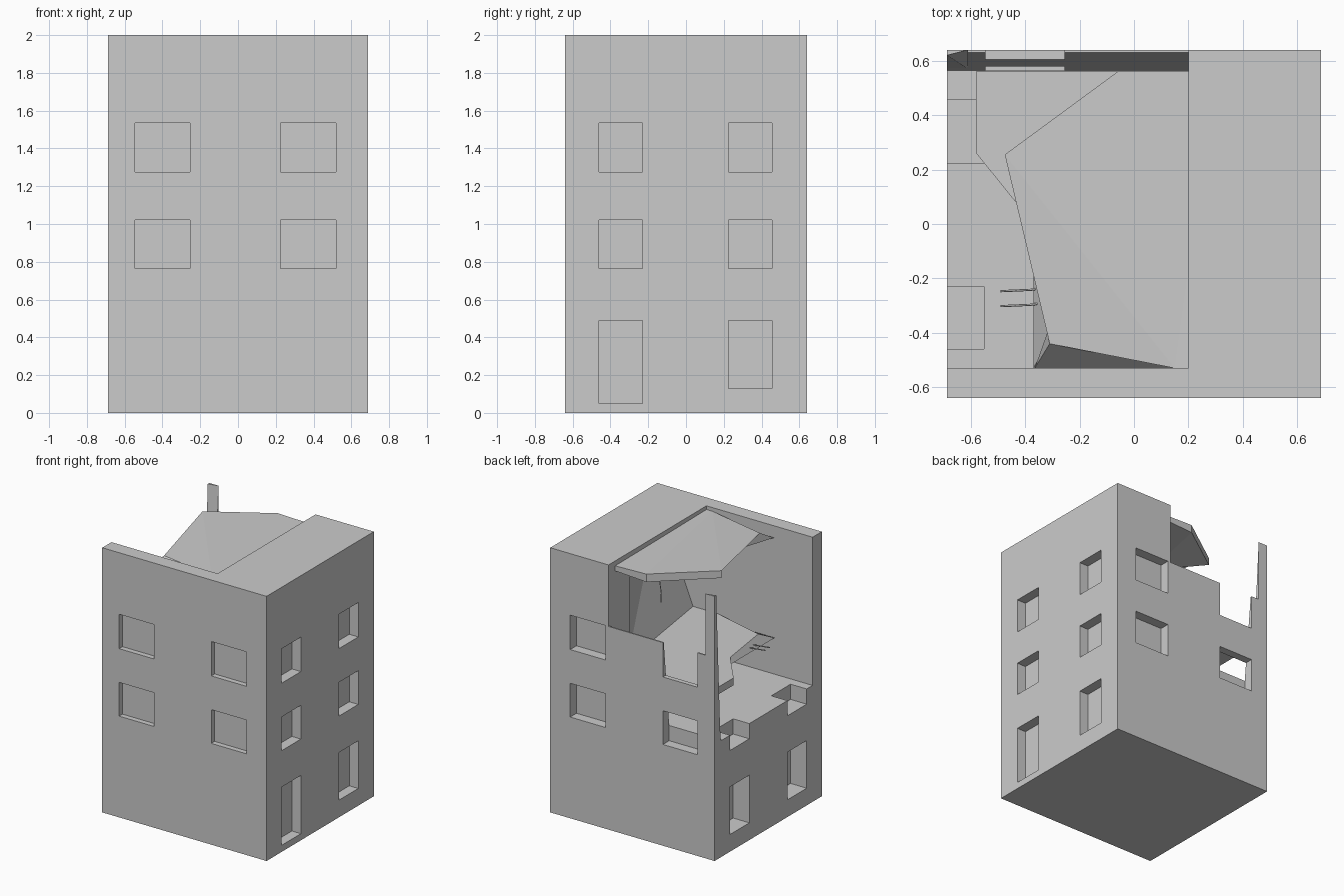
import bpy, bmesh

if "Cube" in bpy.data.objects:
    bpy.data.objects.remove(bpy.data.objects["Cube"])

def finish(name, bm):
    bmesh.ops.recalc_face_normals(bm, faces=bm.faces[:])
    me = bpy.data.meshes.new(name)
    bm.to_mesh(me)
    bm.free()
    ob = bpy.data.objects.new(name, me)
    bpy.context.collection.objects.link(ob)
    return ob

def hull(name, pts):
    bm = bmesh.new()
    for p in pts:
        bm.verts.new(p)
    bmesh.ops.convex_hull(bm, input=bm.verts[:])
    bmesh.ops.dissolve_limit(bm, angle_limit=0.01, verts=bm.verts[:], edges=bm.edges[:])
    return finish(name, bm)

def box(name, x0, x1, y0, y1, z0, z1):
    return hull(name, [(x, y, z) for x in (x0, x1) for y in (y0, y1) for z in (z0, z1)])

def slab(name, top, bottom):
    # broken slab lofted between two outlines
    bm = bmesh.new()
    t = [bm.verts.new(p) for p in top]
    b = [bm.verts.new(p) for p in bottom]
    n = len(t)
    bm.faces.new(t)
    bm.faces.new(b[::-1])
    for i in range(n):
        bm.faces.new((t[i], b[i], b[(i + 1) % n], t[(i + 1) % n]))
    bmesh.ops.triangulate(bm, faces=[f for f in bm.faces if len(f.verts) > 4])
    return finish(name, bm)

def cut(target, cutters):
    for c in cutters:
        c.hide_render = True
        m = target.modifiers.new("cut", 'BOOLEAN')
        m.operation = 'DIFFERENCE'
        m.solver = 'EXACT'
        m.object = c
    bpy.context.view_layer.update()
    me = bpy.data.meshes.new_from_object(
        target.evaluated_get(bpy.context.evaluated_depsgraph_get()))
    target.modifiers.clear()
    target.data = me

def rod(name, pts, r):
    cu = bpy.data.curves.new(name, 'CURVE')
    cu.dimensions = '3D'
    cu.bevel_depth = r
    cu.bevel_resolution = 1
    cu.use_fill_caps = True
    s = cu.splines.new('POLY')
    s.points.add(len(pts) - 1)
    for p, q in zip(s.points, pts):
        p.co = (*q, 1)
    bpy.context.collection.objects.link(bpy.data.objects.new(name, cu))

X, Y, FLOOR = 0.687, 0.64, 0.88

# window recesses on all four sides
front_back, back = [], []
side = []
for z0, z1 in ((0.765, 1.02), (1.275, 1.535)):
    for x0, x1 in ((-0.545, -0.255), (0.225, 0.52)):
        front_back.append(box("front_window_cutter", x0, x1, -0.8, -Y + 0.04, z0, z1))
        back.append(box("back_window_cutter", x0, x1, Y - 0.075, 0.8, z0, z1))
for z0, z1 in ((0.05, 0.49), (0.765, 1.02), (1.275, 1.535)):
    for y0, y1 in ((-0.46, -0.23), (0.225, 0.455)):
        zr = z0 if z0 > 0.1 or y0 < 0 else 0.13
        side.append(box("right_window_cutter", X - 0.075, 0.9, y0, y1, zr, z1))
        if z0 < 1.2:
            side.append(box("left_window_cutter", -0.9, -X + 0.135, y0, y1, max(z0, 0.13), z1))

# building block with the collapsed corner taken out
room = box("room_cutter", -0.9, 0.2, -0.53, 0.9, FLOOR, 2.2)
hollow = hull("hollow_cutter", [(0.15, 0.5, 1.18), (0.15, -0.53, 1.18), (0.3, -0.53, 1.18),
                                (0.15, 0.5, 1.92), (0.15, -0.53, 1.92), (0.6, -0.53, 1.92)])
body = box("building_body", -X, X, -Y, Y, 0, 2)
cut(body, [room, hollow] + front_back + back + side)

# remains of the back wall, sloping inward
wall = hull("broken_back_wall", [(x, y, z) for x in (-X, 0.2) for y, z in
            ((Y, FLOOR), (0.565, FLOOR), (Y, 1.535), (0.63, 1.535))])
cut(wall, back)

# corner pillar left standing
hull("corner_pillar", [(-X, Y, 2), (-0.61, Y, 2), (-X, 0.62, 2),
                       (-X, Y, 1.53), (-0.61, Y, 1.53), (-X, 0.61, 1.53), (-X, 0.57, FLOOR),
                       (-X, Y, FLOOR), (-0.61, Y, FLOOR), (-0.61, 0.57, FLOOR)])

# hanging roof fragment
slab("broken_roof_slab",
     [(0.3, 0.56, 1.96), (-0.06, 0.56, 1.97), (-0.475, 0.255, 1.99), (-0.17, 0.02, 1.957),
      (-0.31, -0.44, 1.965), (0.15, -0.53, 1.972), (0.3, -0.53, 1.972)],
     [(0.3, 0.56, 1.93), (-0.06, 0.56, 1.91), (-0.475, 0.255, 1.935), (-0.16, 0, 1.89),
      (-0.365, -0.53, 1.91), (0.15, -0.53, 1.91), (0.3, -0.53, 1.91)])

# middle floor fragment
slab("broken_floor_slab",
     [(x, y, 1.21) for x, y in ((0.4, 0.56), (-0.58, 0.56), (-0.58, 0.26), (-0.37, 0),
                                (-0.31, -0.42), (0.1, -0.53), (0.4, -0.53))],
     [(x, y, 1.155) for x, y in ((0.4, 0.56), (-0.58, 0.56), (-0.58, 0.26), (-0.37, 0),
                                 (-0.37, -0.53), (0.1, -0.53), (0.4, -0.53))])

# exposed reinforcement rods and a loose cable
for y in (-0.23, -0.285):
    rod("rebar", [(-0.3, y, 1.18), (-0.38, y - 0.012, 1.19), (-0.49, y - 0.017, 1.2)], 0.004)
rod("loose_cable", [(0, 0.3, 1.93), (0.01, 0.3, 1.8), (-0.01, 0.31, 1.72), (0, 0.3, 1.64)], 0.003)

# cutters are no longer needed
for ob in list(bpy.data.objects):
    if ob.name.split(".")[0].endswith("cutter"):
        bpy.data.objects.remove(ob)
